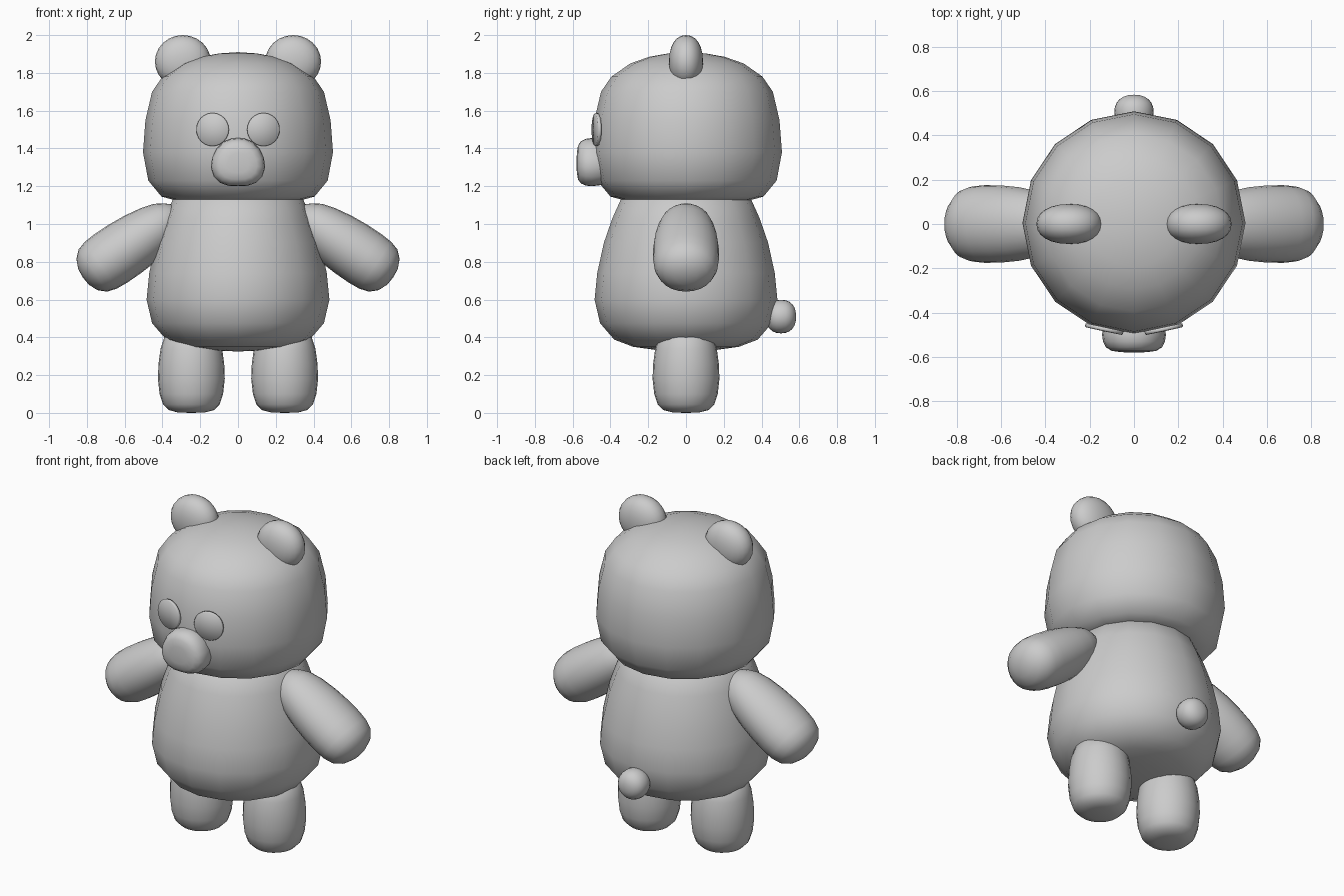
import bpy, bmesh
from math import sin, cos, pi, radians
from mathutils import Matrix, Vector, Euler

if "Cube" in bpy.data.objects:
    bpy.data.objects.remove(bpy.data.objects["Cube"])


def circle(n):
    return [(cos(2 * pi * i / n), sin(2 * pi * i / n)) for i in range(n)]


def loft(name, outline, profile, loc=(0, 0, 0), rot=(0, 0, 0), scale=(1, 1, 1)):
    """Stack scaled copies of an outline along local z; profile = (scale, height)."""
    bm = bmesh.new()
    rings = [[bm.verts.new((x * r, y * r, h)) for x, y in outline] for r, h in profile]
    n = len(outline)
    for a, b in zip(rings, rings[1:]):
        for i in range(n):
            j = (i + 1) % n
            bm.faces.new((a[i], a[j], b[j], b[i]))
    bmesh.ops.remove_doubles(bm, verts=bm.verts, dist=1e-5)
    m = Matrix.LocRotScale(Vector(loc), Euler(rot), Vector(scale))
    bmesh.ops.transform(bm, matrix=m, verts=bm.verts)
    bmesh.ops.recalc_face_normals(bm, faces=bm.faces)
    for f in bm.faces:
        f.smooth = True
    mesh = bpy.data.meshes.new(name)
    bm.to_mesh(mesh)
    bm.free()
    obj = bpy.data.objects.new(name, mesh)
    bpy.context.collection.objects.link(obj)
    return obj


def blob(power, steps=12):
    """Profile of a unit rounded ball; a power above 2 gives a boxier shape."""
    pts = []
    for i in range(steps + 1):
        t = -pi / 2 + pi * i / steps
        z = abs(sin(t)) ** (2 / power) * (1 if t > 0 else -1)
        pts.append((max(cos(t), 0) ** (2 / power) if 0 < i < steps else 0, z))
    return pts


ROUND, COARSE = circle(24), circle(16)

# Head and body: 16-sided turned shapes
loft("head", COARSE, [(0, 1.12), (0.2, 1.12), (0.33, 1.125), (0.405, 1.145), (0.475, 1.23),
                      (0.503, 1.38), (0.49, 1.55), (0.455, 1.70), (0.40, 1.78), (0.30, 1.85),
                      (0.2, 1.885), (0.1, 1.903), (0, 1.91)], loc=(0, 0.005, 0))
loft("body", COARSE, [(0, 0.325), (0.15, 0.332), (0.28, 0.35), (0.38, 0.388), (0.455, 0.475),
                      (0.484, 0.60), (0.47, 0.74), (0.435, 0.90), (0.39, 1.03), (0.345, 1.13),
                      (0.25, 1.19), (0, 1.22)])

# Paired parts
leg = [(0, 0), (0.07, 0.002), (0.12, 0.015), (0.15, 0.045), (0.168, 0.10), (0.177, 0.18),
       (0.174, 0.26), (0.163, 0.34), (0.14, 0.41), (0.09, 0.45), (0, 0.46)]
arm = [(0, -0.35), (0.05, -0.335), (0.085, -0.295), (0.112, -0.25), (0.132, -0.18),
       (0.147, -0.085), (0.154, 0.01), (0.155, 0.10), (0.15, 0.165), (0.135, 0.215),
       (0.10, 0.253), (0.05, 0.275), (0, 0.28)]
for s, side in ((1, "right"), (-1, "left")):
    loft("leg_" + side, ROUND, leg, loc=(s * 0.247, 0, 0))
    loft("arm_" + side, ROUND, arm, loc=(s * 0.59, 0, 0.874),
         rot=(0, s * radians(124), 0), scale=(1, 1.13, 1))
    loft("ear_" + side, ROUND, blob(2.2), loc=(s * 0.292, 0, 1.86),
         rot=(pi / 2, 0, 0), scale=(0.148, 0.14, 0.09))
    # Thin eye discs lying on the face
    loft("eye_" + side, ROUND, [(0, -0.012), (0.98, -0.012), (1, 0), (0.95, 0.006), (0, 0.007)],
         loc=(s * 0.135, -0.477, 1.50), rot=(pi / 2, 0, s * radians(12)),
         scale=(0.088, 0.088, 1))

# Snout: rounded triangle bulging forward
half = [(0.05, -0.118), (0.095, -0.102), (0.128, -0.07), (0.144, -0.02), (0.137, 0.03),
        (0.112, 0.08), (0.075, 0.116), (0.035, 0.132)]
snout = [(0, -0.12)] + half + [(0, 0.135)] + [(-x, z) for x, z in reversed(half)]
loft("snout", snout, [(0, 0.40), (0.8, 0.41), (0.95, 0.45), (1, 0.50), (0.97, 0.53),
                      (0.88, 0.556), (0.7, 0.572), (0.4, 0.578), (0, 0.58)],
     loc=(0, 0, 1.32), rot=(pi / 2, 0, 0))

# Tail
loft("tail", ROUND, blob(2.3), loc=(0, 0.503, 0.51), rot=(pi / 2, 0, 0), scale=(0.089, 0.089, 0.08))
